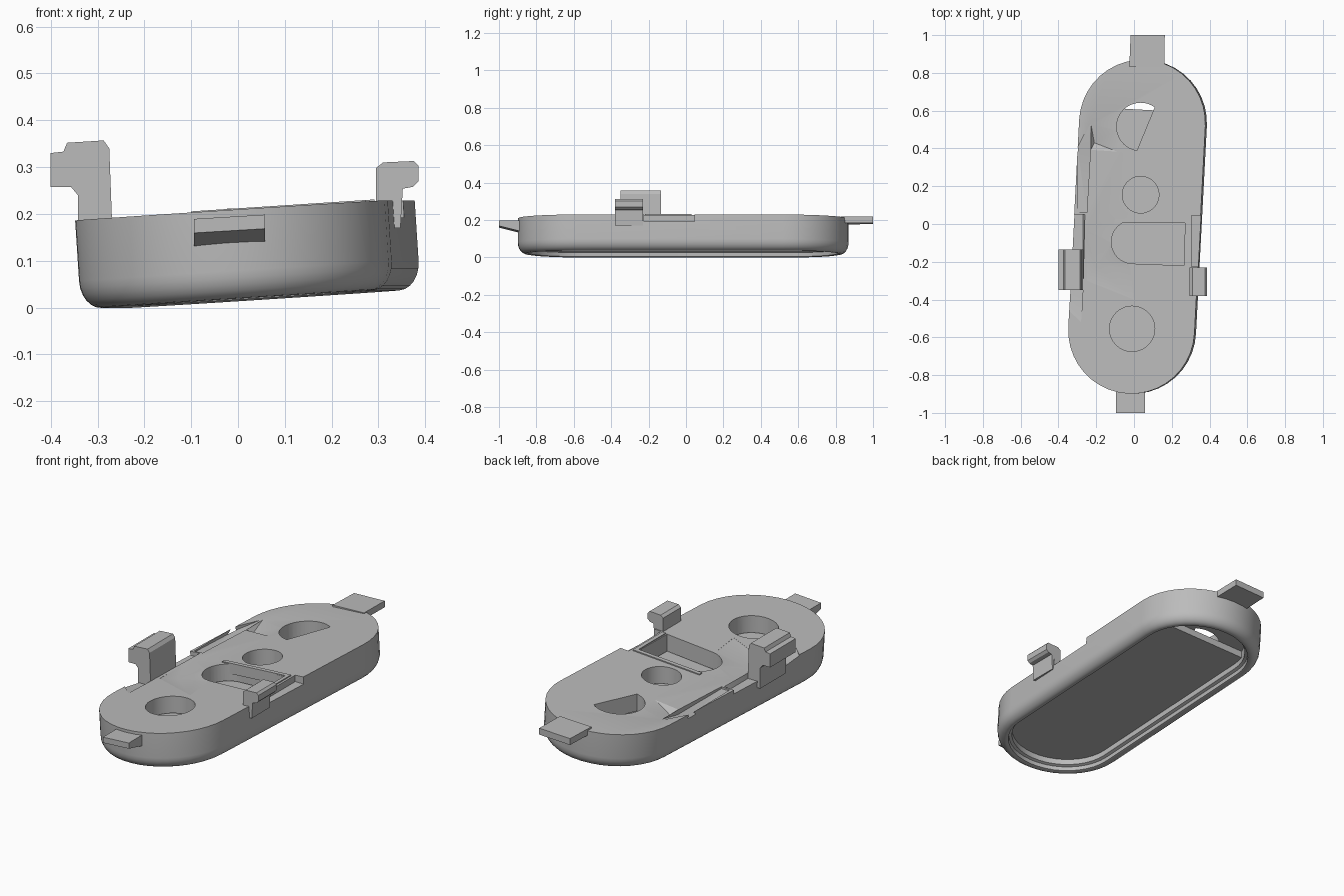
import bpy, bmesh, math
from mathutils import Matrix, Vector

cube = bpy.data.objects.get("Cube")
if cube:
    bpy.data.objects.remove(cube, do_unlink=True)

grey = bpy.data.materials.new("plain grey")
grey.use_nodes = True
COLOUR = (0.5, 0.5, 0.5, 1)
grey.diffuse_color = COLOUR
grey.node_tree.nodes["Principled BSDF"].inputs["Base Color"].default_value = COLOUR

# The plate leans a little to one side and is turned slightly on its base
LEAN = (Matrix.Translation((0.027, -0.015, 0.018))
        @ Matrix.Rotation(math.radians(-3), 4, 'Z')
        @ Matrix.Rotation(math.radians(-3.7), 4, 'Y'))
RADIUS, HALF, HEIGHT = 0.335, 0.55, 0.19


def top(x):
    """Height of the plate's upper face."""
    return 0.206 + 0.065 * x


def finish(name, bm, matrix=None):
    bmesh.ops.recalc_face_normals(bm, faces=bm.faces)
    if matrix:
        bm.transform(matrix)
    mesh = bpy.data.meshes.new(name)
    bm.to_mesh(mesh)
    bm.free()
    mesh.materials.append(grey)
    ob = bpy.data.objects.new(name, mesh)
    bpy.context.scene.collection.objects.link(ob)
    return ob


def loft(name, rings, matrix=None):
    """Skin matching closed rings and cap both ends."""
    bm = bmesh.new()
    loops = [[bm.verts.new(p) for p in ring] for ring in rings]
    for a, b in zip(loops, loops[1:]):
        for i in range(len(a)):
            j = (i + 1) % len(a)
            bm.faces.new((a[i], a[j], b[j], b[i]))
    bm.faces.new(loops[0])
    bm.faces.new(loops[-1])
    return finish(name, bm, matrix)


def prism(name, outline, lo, hi, axis='Z', matrix=None):
    place = (lambda a, b, t: (a, b, t)) if axis == 'Z' else (lambda a, b, t: (a, t, b))
    return loft(name, [[place(a, b, t) for a, b in outline] for t in (lo, hi)], matrix)


def hull(name, points):
    bm = bmesh.new()
    for p in points:
        bm.verts.new(p)
    bmesh.ops.convex_hull(bm, input=bm.verts)
    return finish(name, bm)


def box(name, x, y, z):
    return hull(name, [(a, b, c) for a in x for b in y for c in z])


def circle(cx, cy, r, n=40):
    return [(cx + r * math.cos(math.tau * i / n), cy + r * math.sin(math.tau * i / n))
            for i in range(n)]


def stadium(inset, steps=20):
    r, pts = RADIUS - inset, []
    for side in (0, 1):
        for i in range(steps + 1):
            a = math.pi * (side + i / steps)
            pts.append((r * math.cos(a), r * math.sin(a) + (HALF if side == 0 else -HALF)))
    return pts


def dent(name, outline, peak, depth):
    """Shallow pyramid sunk into the upper face."""
    rim = [(x, y, top(x) + h) for x, y in outline for h in (0.001, 0.05)]
    return hull(name, rim + [(peak[0], peak[1], top(peak[0]) - depth)])


def cut(target, cutter):
    mod = target.modifiers.new(cutter.name, 'BOOLEAN')
    mod.operation, mod.solver, mod.object = 'DIFFERENCE', 'EXACT', cutter
    cutter.hide_render = True
    cutter.hide_viewport = True
    cutters.append(cutter)


cutters = []

# Plate: open cavity below, rounded lower edge, straight wall, flat top
profile = [(0.075, 0.10), (0.075, 0.03), (0.06, 0.025), (0.058, 0.004)]
for i in range(7):
    a = math.pi / 2 * i / 6
    profile.append((0.045 * (1 - math.sin(a)), 0.06 * (1 - math.cos(a))))
profile.append((0, HEIGHT))
plate = loft("plate", [[(x, y, z) for x, y in stadium(d)] for d, z in profile], LEAN)

# Cover panel inside the cavity, ending straight before the back
panel = [(x, y) for x, y in stadium(0.073) if y < 0.62]
edge = math.sqrt((RADIUS - 0.073) ** 2 - (0.62 - HALF) ** 2)
first = max(range(len(panel)), key=lambda i: panel[i][1] if panel[i][0] < 0 else -9)
panel[first:first] = [(edge, 0.62), (-edge, 0.62)]
bm_points = [LEAN @ Vector((x, y, z)) for x, y in panel for z in (0.06, 0.096)]
hull("cover_panel", bm_points)

# Round holes, one of them trimmed by a slanting flat
cut(plate, prism("front_hole", circle(-0.01, -0.555, 0.12), 0.09, 0.4))
cut(plate, prism("middle_hole", circle(0.035, 0.155, 0.097), 0.09, 0.4))
trimmed = [(x, y) for x, y in circle(0.035, 0.515, 0.127) if x < 0.03 + 0.41 * (y - 0.39)]
cut(plate, hull("back_hole", [(x, y, z) for x, y in trimmed for z in (0.09, 0.4)]))

# Pocket with one rounded end
pocket = [(x, y) for x, y in circle(-0.005, -0.095, 0.115) if x <= 0]
pocket += [(0.265, -0.22), (0.27, 0.005)]
cut(plate, hull("pocket", [(x, y, z) for x, y in pocket for z in (0.09, 0.4)]))

# Notch beside the small hook and the sloping relief beside the tall one
cut(plate, box("left_notch", (0.305, 0.45), (-0.225, 0.045), (0.192, 0.4)))
cut(plate, hull("right_front_relief", [
    (-0.28, -0.52, 0.19), (-0.28, -0.52, 0.4), (-0.26, 0.05, 0.19), (-0.26, 0.05, 0.4),
    (-0.45, -0.36, 0.165), (-0.45, 0.05, 0.165), (-0.45, -0.36, 0.4), (-0.45, 0.05, 0.4),
    (-0.27, -0.34, 0.165), (-0.27, 0.05, 0.165)]))
cut(plate, hull("right_back_relief", [
    (-0.23, 0.54, 0.193), (-0.23, 0.54, 0.4), (-0.3, 0.4, 0.165), (-0.3, 0.4, 0.4),
    (-0.23, 0.4, 0.165), (-0.23, 0.4, 0.4), (-0.3, 0.06, 0.18), (-0.25, 0.06, 0.18),
    (-0.3, 0.06, 0.4), (-0.25, 0.06, 0.4)]))
cut(plate, dent("back_dent", [(-0.23, 0.54), (-0.09, 0.5), (-0.08, 0.38), (-0.23, 0.39)],
                (-0.21, 0.43), 0.025))
cut(plate, dent("front_dent", [(-0.25, -0.03), (-0.13, -0.1), (-0.02, -0.23),
                               (0.0, -0.4), (-0.25, -0.3)], (-0.2, -0.22), 0.02))

# Raised lip around the square end of the pocket
cut_line = [("pocket_back_lip", (-0.1, 0.29), (0.008, 0.03)),
            ("pocket_side_lip", (0.272, 0.292), (-0.22, 0.03))]
for name, xs, ys in cut_line:
    hull(name, [(x, y, top(x) + h) for x in xs for y in ys for h in (-0.05, 0.006)])

# End tabs
hull("back_tab", [(x, y, z + 0.04 * x) for x0, x1, y in ((-0.025, 0.16, 0.83), (-0.018, 0.163, 1.0))
                  for x in (x0, x1) for z in (0.178, 0.212)])
hull("front_tab", [(x, y, z + 0.06 * x) for y, low in ((-1.0, 0.165), (-0.92, 0.15), (-0.86, 0.13))
                   for x in (-0.094, 0.058) for z in (low, 0.195)])

# Clip hooks
tall = [(-0.342, 0.13), (-0.342, 0.24), (-0.357, 0.258), (-0.4, 0.258), (-0.4, 0.33),
        (-0.373, 0.333), (-0.365, 0.352), (-0.287, 0.357), (-0.275, 0.34), (-0.267, 0.13)]
prism("tall_hook", tall, -0.35, -0.135, 'Y')
small = [(0.295, 0.17), (0.295, 0.298), (0.31, 0.31), (0.375, 0.313), (0.386, 0.302),
         (0.386, 0.27), (0.374, 0.258), (0.352, 0.254), (0.347, 0.17)]
prism("small_hook", small, -0.38, -0.23, 'Y')

# Apply the cuts, then smooth the rounded walls
bpy.context.view_layer.update()
graph = bpy.context.evaluated_depsgraph_get()
carved = bpy.data.meshes.new_from_object(plate.evaluated_get(graph))
plate.modifiers.clear()
plate.data = carved
for ob in cutters:
    bpy.data.objects.remove(ob, do_unlink=True)
bpy.ops.object.select_all(action='DESELECT')
plate.select_set(True)
bpy.context.view_layer.objects.active = plate
bpy.ops.object.shade_smooth_by_angle(angle=math.radians(30))
